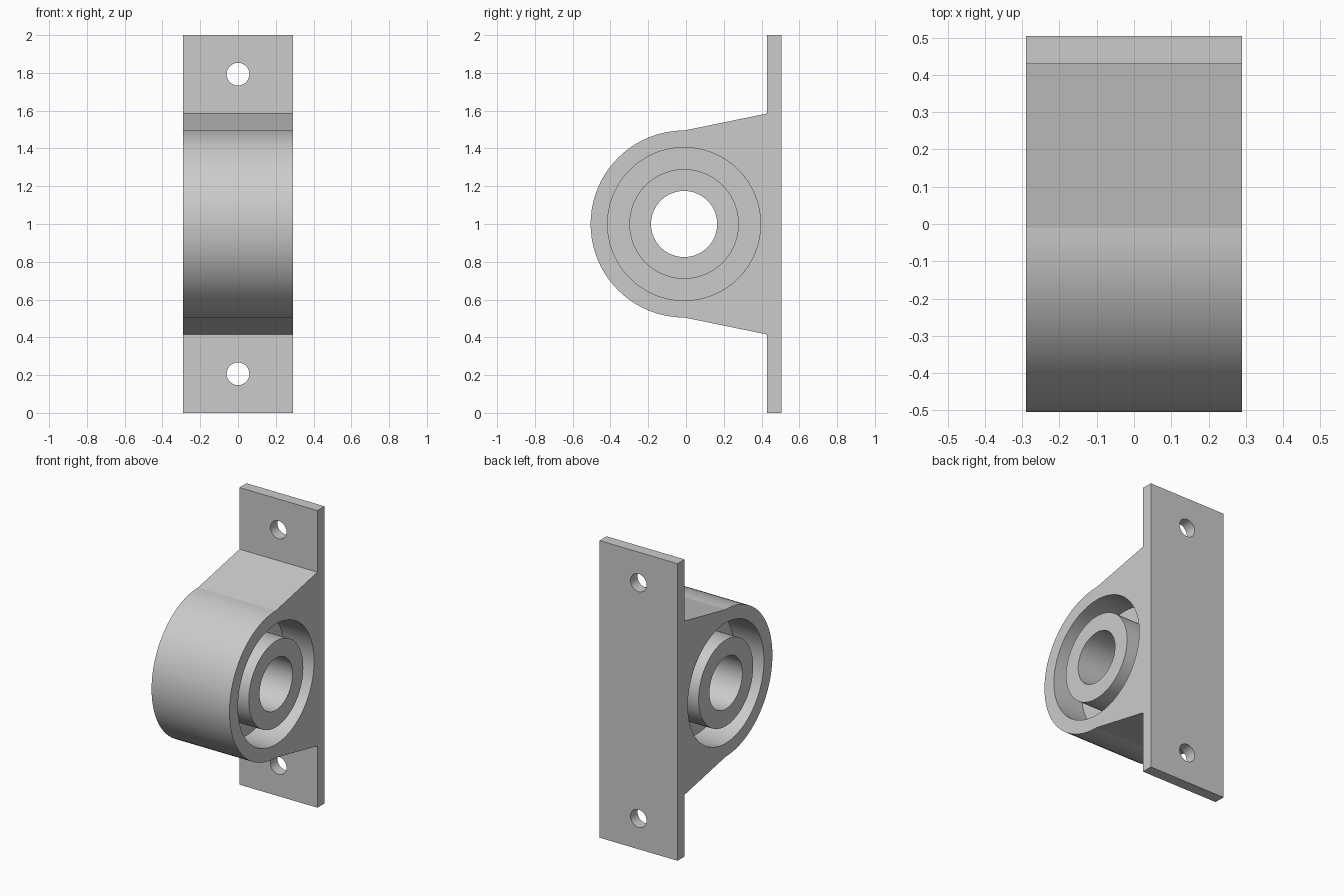
import bpy, bmesh
from math import pi, sin, cos, radians
from mathutils import Matrix

if "Cube" in bpy.data.objects:
    bpy.data.objects.remove(bpy.data.objects["Cube"])

HALF_W = 0.29                 # half width along x
CY, CZ = -0.01, 1.0           # bore axis
R_BODY, R_GROOVE, R_HUB, R_BORE = 0.495, 0.405, 0.29, 0.175
WEB = 0.07                    # half thickness of the web between the grooves
PLATE_FRONT, PLATE_BACK = 0.43, 0.505


def finish(name, bm):
    bmesh.ops.recalc_face_normals(bm, faces=bm.faces)
    mesh = bpy.data.meshes.new(name)
    bm.to_mesh(mesh)
    bm.free()
    ob = bpy.data.objects.new(name, mesh)
    bpy.context.collection.objects.link(ob)
    return ob


def cylinder(name, radius, length, loc, axis, segs):
    bm = bmesh.new()
    rot = Matrix.Rotation(pi / 2, 4, 'Y' if axis == 'X' else 'X')
    bmesh.ops.create_cone(bm, cap_ends=True, segments=segs, radius1=radius,
                          radius2=radius, depth=length,
                          matrix=Matrix.Translation(loc) @ rot)
    return finish(name, bm)


def tube(name, r_in, r_out, x0, x1, segs=96):
    """Square-section ring around the bore axis."""
    bm = bmesh.new()
    rings = []
    for i in range(segs):
        a = 2 * pi * i / segs
        rings.append([bm.verts.new((x, CY + r * cos(a), CZ + r * sin(a)))
                      for x, r in ((x0, r_in), (x1, r_in), (x1, r_out), (x0, r_out))])
    for i in range(segs):
        p, q = rings[i], rings[(i + 1) % segs]
        for k in range(4):
            j = (k + 1) % 4
            bm.faces.new((p[k], p[j], q[j], q[k]))
    return finish(name, bm)


# Side profile of plate and rounded housing, extruded across the width
arc = [(CY + R_BODY * cos(a), CZ + R_BODY * sin(a))
       for a in (pi / 2 + pi * i / 48 for i in range(49))]
profile = [(PLATE_FRONT, 1.585)] + arc + [
    (PLATE_FRONT, 0.415), (PLATE_FRONT, 0), (PLATE_BACK, 0),
    (PLATE_BACK, 2), (PLATE_FRONT, 2)]
bm = bmesh.new()
face = bm.faces.new([bm.verts.new((-HALF_W, y, z)) for y, z in profile])
ext = bmesh.ops.extrude_face_region(bm, geom=[face])
bmesh.ops.translate(bm, vec=(2 * HALF_W, 0, 0),
                    verts=[v for v in ext["geom"] if isinstance(v, bmesh.types.BMVert)])
block = finish("bearing_block", bm)

# Cutters: shaft bore, groove on each side, two bolt holes
cutters = [cylinder("bore_cutter", R_BORE, 1, (0, CY, CZ), 'X', 96)]
for s in (-1, 1):
    cutters.append(tube("groove_cutter", R_HUB, R_GROOVE, s * WEB, s * 0.4))
    cutters.append(cylinder("bolt_hole_cutter", 0.06, 0.3,
                            (0, 0.47, CZ + s * 0.793), 'Y', 48))

bpy.context.view_layer.objects.active = block
block.select_set(True)
for c in cutters:
    c.hide_render = True
    mod = block.modifiers.new("cut", 'BOOLEAN')
    mod.operation = 'DIFFERENCE'
    mod.solver = 'EXACT'
    mod.object = c
    bpy.ops.object.modifier_apply(modifier=mod.name)
    bpy.data.objects.remove(c)

bpy.ops.object.shade_smooth_by_angle(angle=radians(9))
